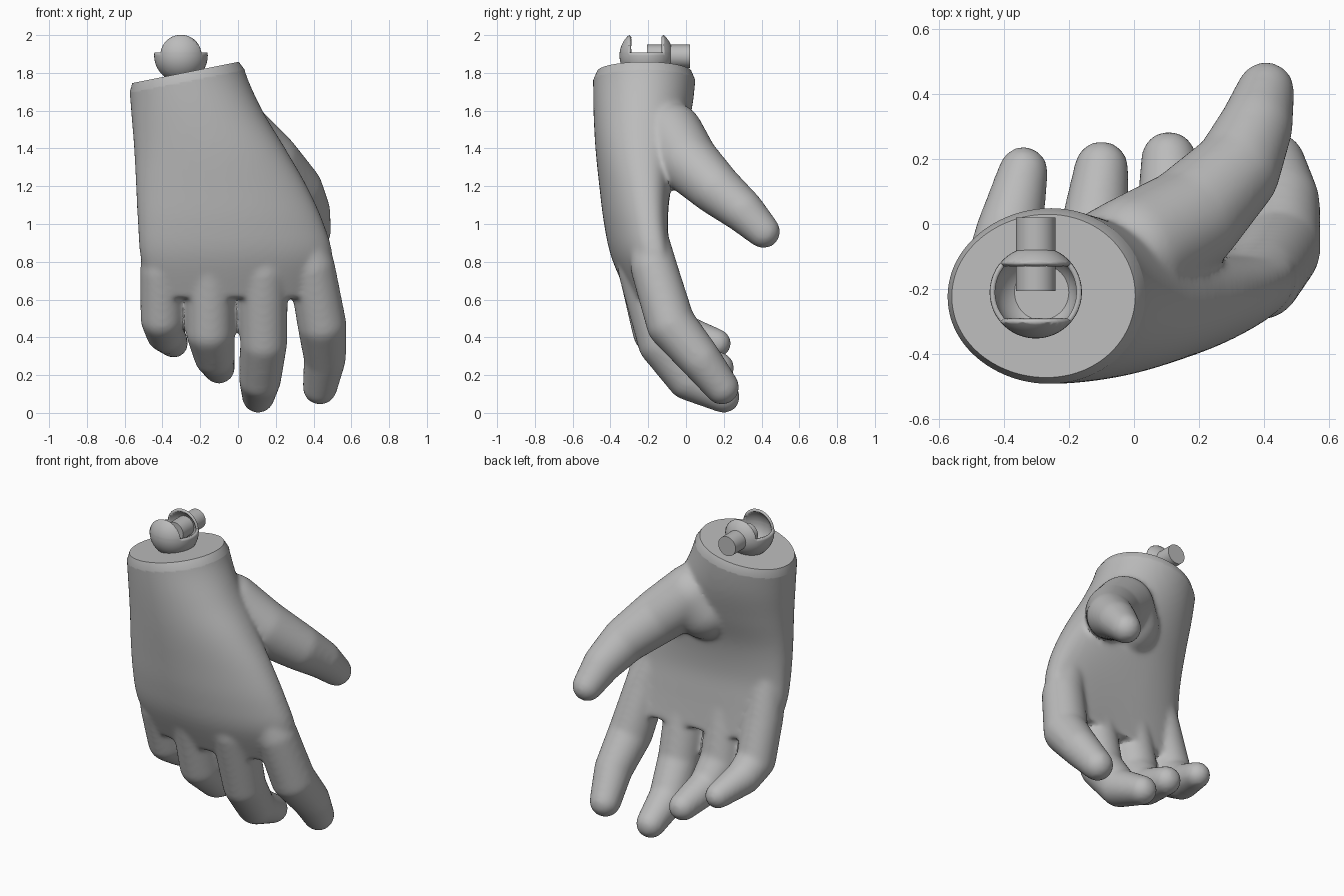
import bpy, bmesh, math
from mathutils import Vector

cube = bpy.data.objects.get("Cube")
if cube:
    bpy.data.objects.remove(cube, do_unlink=True)

grey = bpy.data.materials.new("plain_grey")
grey.use_nodes = True
grey.diffuse_color = (0.5, 0.5, 0.5, 1)
bsdf = next(n for n in grey.node_tree.nodes if n.type == 'BSDF_PRINCIPLED')
bsdf.inputs["Base Color"].default_value = (0.5, 0.5, 0.5, 1)


def finish(bm, name):
    bmesh.ops.recalc_face_normals(bm, faces=bm.faces[:])
    mesh = bpy.data.meshes.new(name)
    bm.to_mesh(mesh)
    bm.free()
    mesh.materials.append(grey)
    ob = bpy.data.objects.new(name, mesh)
    bpy.context.collection.objects.link(ob)
    return ob


def activate(ob):
    bpy.ops.object.select_all(action='DESELECT')
    ob.select_set(True)
    bpy.context.view_layer.objects.active = ob


def smooth(ob, angle):
    activate(ob)
    bpy.ops.object.shade_smooth_by_angle(angle=math.radians(angle))


def refine(rows, steps):
    """Smooth curve through rows of numbers (Catmull-Rom)."""
    ext = [rows[0]] + rows + [rows[-1]]
    out = []
    for a, b, c, d in zip(ext, ext[1:], ext[2:], ext[3:]):
        for k in range(steps):
            t = k / steps
            out.append([q + t / 2 * (r - p + t * (2*p - 5*q + 4*r - s + t * (3*q - 3*r + s - p)))
                        for p, q, r, s in zip(a, b, c, d)])
    return out + [rows[-1]]


def digit(name, joints):
    """Chain of tapered capsules; each joint is x, y, z, radius."""
    bm = bmesh.new()
    for pair in zip(joints, joints[1:]):
        seg = bmesh.new()
        for x, y, z, r in pair:
            ball = bmesh.ops.create_uvsphere(seg, u_segments=32, v_segments=16, radius=r)
            bmesh.ops.translate(seg, verts=ball["verts"], vec=(x, y, z))
        pts = [v.co.copy() for v in seg.verts]
        seg.free()
        verts = [bm.verts.new(p) for p in pts]
        bmesh.ops.convex_hull(bm, input=verts)
        bmesh.ops.delete(bm, geom=[v for v in bm.verts if not v.link_faces], context='VERTS')
    return finish(bm, name)


# Palm: stacked oval sections (z, x min, x max, y centre, half depth, curl, squareness)
sections = [
    (1.98, -.58, .00, -.22, .272, 0, 1), (1.80, -.58, .04, -.22, .272, 0, 1),
    (1.60, -.566, .13, -.23, .26, 0, .95), (1.40, -.55, .25, -.25, .23, .015, .9),
    (1.20, -.54, .365, -.27, .19, .04, .85), (1.00, -.53, .455, -.27, .165, .055, .8),
    (0.82, -.515, .50, -.245, .15, .06, .75), (0.61, -.46, .46, -.19, .115, .06, .75)]
N = 64
bm = bmesh.new()
rings = []
for z, x0, x1, yc, depth, curl, power in refine(sections, 5):
    ring = []
    for i in range(N):
        a = math.tau * i / N
        u, s = math.cos(a), math.sin(a)
        y = yc + depth * math.copysign(abs(s) ** power, s) + curl * max(0, u + .2) ** 2
        ring.append(bm.verts.new(((x0 + x1) / 2 + u * (x1 - x0) / 2, y, z)))
    rings.append(ring)
for low, high in zip(rings, rings[1:]):
    for i in range(N):
        j = (i + 1) % N
        bm.faces.new((low[i], low[j], high[j], high[i]))
bm.faces.new(rings[0])
bm.faces.new(rings[-1])
hand = finish(bm, "hand")

# Fingers and thumb
digits = [
    digit("index_finger", [(.30, -.22, 1.05, .09), (.39, -.17, .77, .124),
                           (.444, -.08, .47, .13), (.46, .07, .29, .112),
                           (.434, .19, .135, .092)]),
    digit("middle_finger", [(.09, -.27, 1.05, .10), (.13, -.225, .75, .134),
                            (.136, -.13, .37, .125), (.117, .01, .18, .112),
                            (.107, .2, .085, .086)]),
    digit("ring_finger", [(-.17, -.27, 1.05, .10), (-.15, -.225, .75, .132),
                          (-.148, -.155, .43, .128), (-.125, -.04, .30, .108),
                          (-.10, .172, .238, .084)]),
    digit("little_finger", [(-.41, -.25, 1.0, .09), (-.405, -.205, .75, .114),
                            (-.402, -.13, .50, .115), (-.385, -.03, .425, .104),
                            (-.34, .162, .368, .077)]),
    digit("thumb", [(-.05, -.13, 1.38, .19), (.01, -.08, 1.47, .175),
                    (.165, .01, 1.33, .163), (.312, .16, 1.185, .137),
                    (.375, .30, 1.07, .114), (.405, .41, .96, .089)])]

# Fuse everything into one softly blended skin
activate(hand)
for d in digits:
    d.select_set(True)
bpy.ops.object.join()
remesh = hand.modifiers.new("fuse", 'REMESH')
remesh.mode = 'VOXEL'
remesh.voxel_size = .013
blend = hand.modifiers.new("blend", 'SMOOTH')
blend.factor = .5
blend.iterations = 16
for m in ("fuse", "blend"):
    bpy.ops.object.modifier_apply(modifier=m)

# Tilted wrist cut with a chamfered rim
bm = bmesh.new()
bm.from_mesh(hand.data)
up = Vector((-.2, 0, 1)).normalized()
bmesh.ops.bisect_plane(bm, geom=bm.verts[:] + bm.edges[:] + bm.faces[:],
                       plane_co=(0, 0, 1.812), plane_no=up, clear_outer=True)
rim = [e for e in bm.edges if e.is_boundary]
new = bmesh.ops.extrude_edge_only(bm, edges=rim)["geom"]
verts = [g for g in new if isinstance(g, bmesh.types.BMVert)]
centre = sum((v.co for v in verts), Vector()) / len(verts)
for v in verts:
    v.co = centre + (v.co - centre) * .93 + up * .045
bmesh.ops.holes_fill(bm, edges=[e for e in bm.edges if e.is_boundary], sides=0)
for f in bm.faces:
    f.material_index = 0
bmesh.ops.recalc_face_normals(bm, faces=bm.faces[:])
bm.to_mesh(hand.data)
bm.free()
hand.data.materials.clear()
hand.data.materials.append(grey)
smooth(hand, 28)

# Socket: hollow ball with a slot cut across its upper half
bm = bmesh.new()
bmesh.ops.create_uvsphere(bm, u_segments=48, v_segments=24, radius=.142)
slot = .09
for co, no in (((0, slot, 0), (0, 1, 0)), ((0, -slot, 0), (0, 1, 0)), ((0, 0, .015), (0, 0, 1))):
    bmesh.ops.bisect_plane(bm, geom=bm.verts[:] + bm.edges[:] + bm.faces[:],
                           plane_co=co, plane_no=no)
gone = []
for f in bm.faces:
    c = f.calc_center_median()
    if abs(c.y) < slot and c.z > .015:
        gone.append(f)
bmesh.ops.delete(bm, geom=gone, context='FACES')
socket = finish(bm, "wrist_socket")
socket.location = (-.302, -.21, 1.892)
shell = socket.modifiers.new("shell", 'SOLIDIFY')
shell.thickness = .016
shell.offset = -1
smooth(socket, 35)

# Peg through the back of the socket
bpy.ops.mesh.primitive_cylinder_add(vertices=40, radius=.061, depth=.226,
                                    location=(-.302, -.093, 1.888),
                                    rotation=(math.pi / 2, 0, 0))
peg = bpy.context.object
peg.name = "wrist_peg"
peg.data.materials.append(grey)
smooth(peg, 35)
